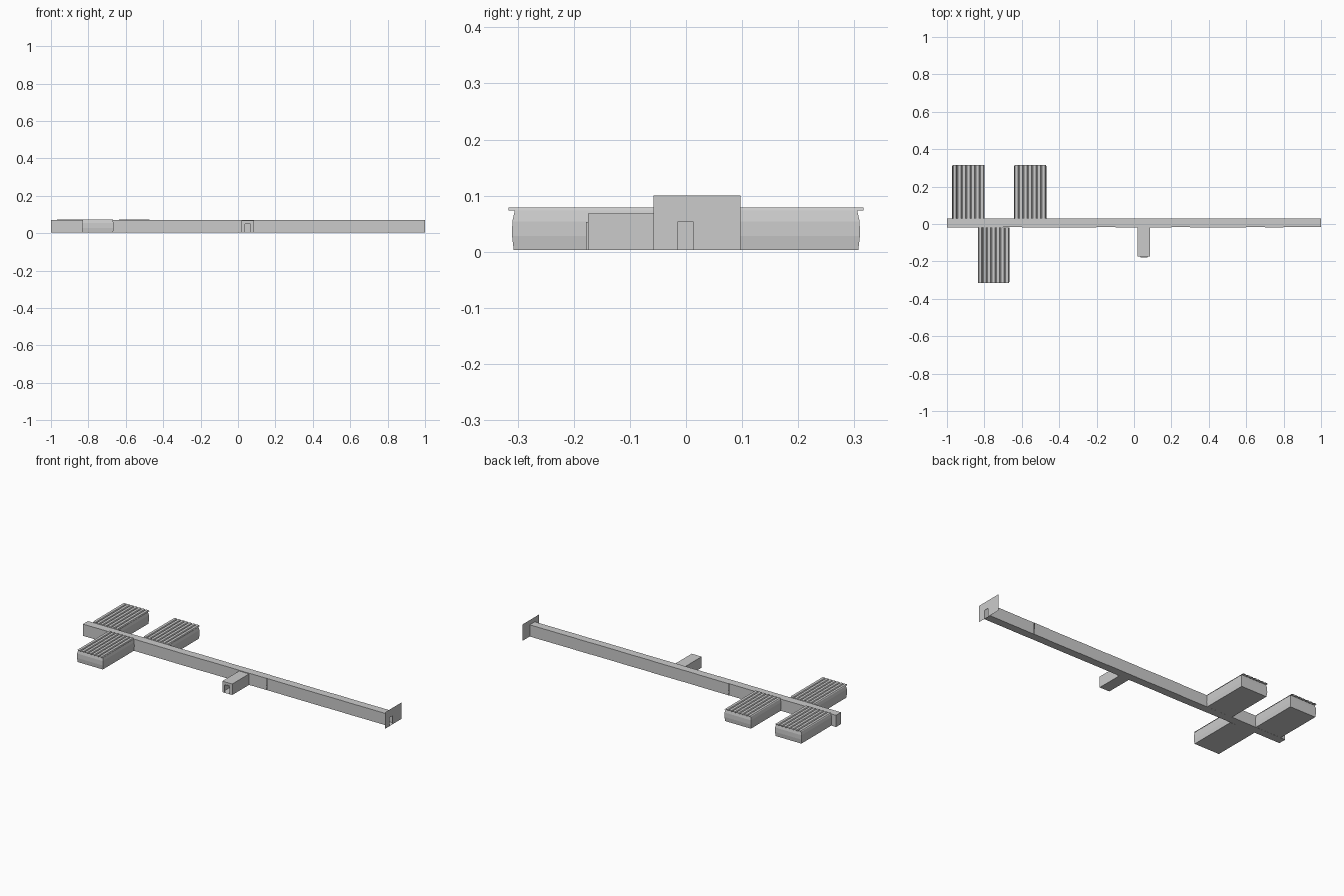
import bpy, bmesh, random
from mathutils import Vector

if "Cube" in bpy.data.objects:
    bpy.data.objects.remove(bpy.data.objects["Cube"])

random.seed(4)
Z0 = 0.003            # underside of the floors
Y0, Y1 = -0.018, 0.029  # corridor side walls
TOP = 0.072           # corridor roof


def mesh_object(name, faces):
    """Make an object from a list of faces, each a list of points."""
    bm = bmesh.new()
    for f in faces:
        bm.faces.new([bm.verts.new(p) for p in f])
    bmesh.ops.remove_doubles(bm, verts=bm.verts, dist=1e-5)
    bmesh.ops.recalc_face_normals(bm, faces=bm.faces)
    me = bpy.data.meshes.new(name)
    bm.to_mesh(me)
    bm.free()
    ob = bpy.data.objects.new(name, me)
    bpy.context.collection.objects.link(ob)
    return ob


def wall(axis, pos, a0, a1, z0, z1):
    """Upright rectangle at axis = pos."""
    pts = [(a0, z0), (a1, z0), (a1, z1), (a0, z1)]
    if axis == 'x':
        return [Vector((pos, a, z)) for a, z in pts]
    return [Vector((a, pos, z)) for a, z in pts]


def door_wall(axis, pos, a0, a1, z0, z1, d0, d1, dz):
    """Upright rectangle with a doorway from d0 to d1, up to dz."""
    return [wall(axis, pos, a0, d0, z0, dz), wall(axis, pos, d1, a1, z0, dz),
            wall(axis, pos, a0, d0, dz, z1), wall(axis, pos, d0, d1, dz, z1),
            wall(axis, pos, d1, a1, dz, z1)]


def level(x0, x1, y0, y1, z):
    return [Vector(p) for p in ((x0, y0, z), (x1, y0, z), (x1, y1, z), (x0, y1, z))]


def box(x0, x1, y0, y1, z0, z1):
    return [level(x0, x1, y0, y1, z0), level(x0, x1, y0, y1, z1),
            wall('x', x0, y0, y1, z0, z1), wall('x', x1, y0, y1, z0, z1),
            wall('y', y0, x0, x1, z0, z1), wall('y', y1, x0, x1, z0, z1)]


# Branch passage dimensions
BX0, BX1, BY, BT = 0.02, 0.085, -0.175, 0.068

# Long corridor in short panels that do not line up perfectly
SEG = 20
for i in range(SEG):
    x0, x1 = -1 + 2 * i / SEG, -1 + 2 * (i + 1) / SEG
    a = Y0 + random.uniform(-0.001, 0.001)
    b = Y1 + random.uniform(-0.001, 0.001)
    faces = [level(x0, x1, a, b, Z0), level(x0, x1, a, b, TOP),
             wall('y', b, x0, x1, Z0, TOP)]
    if x0 < BX0 and x1 > BX1:
        faces += door_wall('y', a, x0, x1, Z0, TOP, BX0, BX1, BT)
    else:
        faces.append(wall('y', a, x0, x1, Z0, TOP))
    if i == 0:
        faces.append(wall('x', x0, a, b, Z0, TOP))
    mesh_object("corridor_panel", faces)

# Thin end wall with the main entrance
mesh_object("entrance_wall", door_wall('x', 1.0, -0.058, 0.097, Z0, 0.1,
                                       -0.015, 0.013, 0.053))

# Side passage with a doorway at its front
faces = [level(BX0, BX1, BY, Y0, Z0), level(BX0, BX1, BY, Y0, BT),
         wall('x', BX0, BY, Y0, Z0, BT), wall('x', BX1, BY, Y0, Z0, BT)]
faces += door_wall('y', BY, BX0, BX1, Z0, BT, 0.038, 0.068, 0.05)
mesh_object("side_passage", faces)

# Door frame standing slightly proud of the side passage
frame = []
for x0, x1, z0, z1 in ((0.035, 0.038, Z0, 0.053), (0.068, 0.071, Z0, 0.053),
                       (0.038, 0.068, 0.05, 0.053)):
    frame.append(mesh_object("side_door_frame", box(x0, x1, -0.178, BY, z0, z1)))


def room(x0, x1, side):
    """Room with banded walls and a ribbed roof, reaching out to side (+1 / -1)."""
    near = Y1 if side > 0 else Y0
    far = 0.308 * side
    # Wall bands: height and outward lean
    bands = [(Z0, -0.001), (0.028, 0.002), (0.054, 0.0015), (0.074, -0.003)]
    rings = [[Vector(p) for p in ((x0 - o, near, z), (x1 + o, near, z),
                                  (x1 + o, far + side * o, z), (x0 - o, far + side * o, z))]
             for z, o in bands]
    faces = [rings[0], rings[-1]]
    for lo, hi in zip(rings, rings[1:]):
        for k in range(4):
            n = (k + 1) % 4
            faces.append([lo[k], lo[n], hi[n], hi[k]])
    mesh_object("room_walls", faces)

    # Ribbed roof sheet running out past the end wall
    ribs = 7
    w = (x1 - x0) / ribs
    prof = []
    for r in range(ribs):
        s = x0 + r * w
        prof += [(s, 0.074), (s + 0.15 * w, 0.0785), (s + 0.8 * w, 0.0785), (s + 0.92 * w, 0.074)]
    prof.append((x1, 0.074))
    roof = [[Vector((p[0], near, p[1])), Vector((q[0], near, q[1])),
             Vector((q[0], 0.316 * side, q[1])), Vector((p[0], 0.316 * side, p[1]))]
            for p, q in zip(prof, prof[1:])]
    mesh_object("room_roof", roof)


# Three rooms: two behind the corridor, one in front
room(-0.97, -0.80, 1)
room(-0.64, -0.47, 1)
room(-0.833, -0.667, -1)
